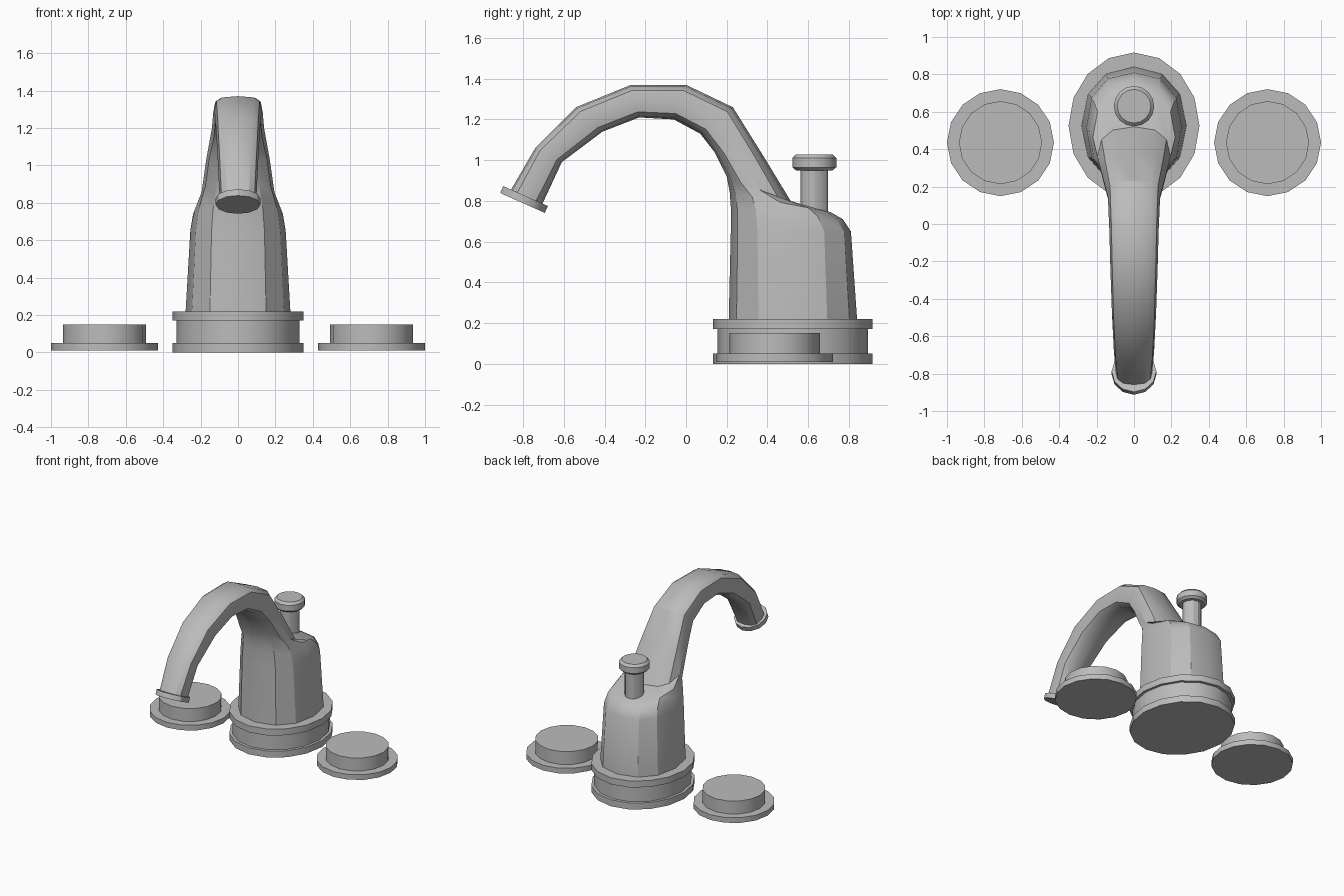
import bpy
import bmesh
import math
from mathutils import Matrix, Vector

cube = bpy.data.objects.get("Cube")
if cube:
    bpy.data.objects.remove(cube, do_unlink=True)

metal = bpy.data.materials.new("brushed grey")
metal.use_nodes = True
GREY = (0.5, 0.5, 0.5, 1)
metal.diffuse_color = GREY
metal.node_tree.nodes["Principled BSDF"].inputs["Base Color"].default_value = GREY


def loft(name, rings, angle=30):
    """Skin a list of point rings and cap both ends."""
    bm = bmesh.new()
    loops = [[bm.verts.new(p) for p in ring] for ring in rings]
    n = len(loops[0])
    for a, b in zip(loops, loops[1:]):
        for i in range(n):
            j = (i + 1) % n
            bm.faces.new((a[i], a[j], b[j], b[i]))
    bm.faces.new(loops[0])
    bm.faces.new(loops[-1])
    bmesh.ops.recalc_face_normals(bm, faces=bm.faces)
    mesh = bpy.data.meshes.new(name)
    bm.to_mesh(mesh)
    bm.free()
    obj = bpy.data.objects.new(name, mesh)
    bpy.context.collection.objects.link(obj)
    mesh.materials.append(metal)
    bpy.ops.object.select_all(action="DESELECT")
    obj.select_set(True)
    bpy.context.view_layer.objects.active = obj
    bpy.ops.object.shade_smooth_by_angle(angle=math.radians(angle))
    return obj


def turned(name, centre, profile, sides=16, stretch=1.0, tilt=0.0):
    """Turn a (radius, height) profile about a vertical or tilted axis."""
    place = Matrix.Translation(centre) @ Matrix.Rotation(tilt, 4, "X")
    turns = [2 * math.pi * i / sides for i in range(sides)]
    return loft(name, [[place @ Vector((r * math.cos(t), r * stretch * math.sin(t), z))
                        for t in turns] for r, z in profile])


def section(inner, outer, half_width, power, sides=12):
    """Rounded cross-section spanning two points of the side outline."""
    inner, outer = Vector((0, *inner)), Vector((0, *outer))
    mid, half = (inner + outer) / 2, (outer - inner) / 2
    ring = []
    for i in range(sides):
        t = 2 * math.pi * i / sides
        s, c = (math.copysign(abs(v) ** power, v) for v in (math.sin(t), math.cos(t)))
        ring.append(mid + half * c + Vector((half_width * s, 0, 0)))
    return ring


# Stepped oval base
turned("base", (0, 0.525, 0),
       [(0.35, 0), (0.35, 0.05), (0.33, 0.05), (0.33, 0.17), (0.35, 0.17), (0.35, 0.22)],
       stretch=1.12)

# Body flowing into the arched spout: inner point, outer point, half width, roundness
outline = [
    ((0.21, 0.22), (0.84, 0.22), 0.28, 0.9),
    ((0.22, 0.65), (0.81, 0.65), 0.255, 0.85),
    ((0.22, 0.77), (0.77, 0.71), 0.24, 0.85),
    ((0.215, 0.84), (0.71, 0.745), 0.22, 0.85),
    ((0.2, 0.92), (0.52, 0.79), 0.195, 0.8),
    ((0.14, 1.04), (0.38, 1.02), 0.17, 0.7),
    ((0.07, 1.13), (0.23, 1.26), 0.14, 0.6),
    ((-0.06, 1.2), (0, 1.37), 0.132, 0.6),
    ((-0.23, 1.21), (-0.27, 1.37), 0.126, 0.6),
    ((-0.41, 1.14), (-0.54, 1.26), 0.118, 0.6),
    ((-0.61, 0.99), (-0.74, 1.06), 0.108, 0.65),
    ((-0.71, 0.775), (-0.865, 0.845), 0.098, 0.75),
]
loft("body_and_spout", [section(*row) for row in outline])

# Collar around the spout outlet
turned("spout_collar", (0, -0.803, 0.79), [(0.12, 0), (0.12, 0.037)],
       sides=12, tilt=math.radians(-24))

# Pull knob on the rear shoulder
turned("knob_stem", (0, 0.63, 0), [(0.068, 0.7), (0.068, 0.97)], sides=12)
turned("knob_cap", (0, 0.63, 0),
       [(0.09, 0.95), (0.108, 0.965), (0.108, 1.01), (0.09, 1.028)], sides=16)

# Separate valve bases on either side
for side, x in (("left", 0.714), ("right", -0.714)):
    turned(side + "_valve_base", (x, 0.435, 0),
           [(0.286, 0.01), (0.286, 0.05), (0.222, 0.05), (0.222, 0.15)])
